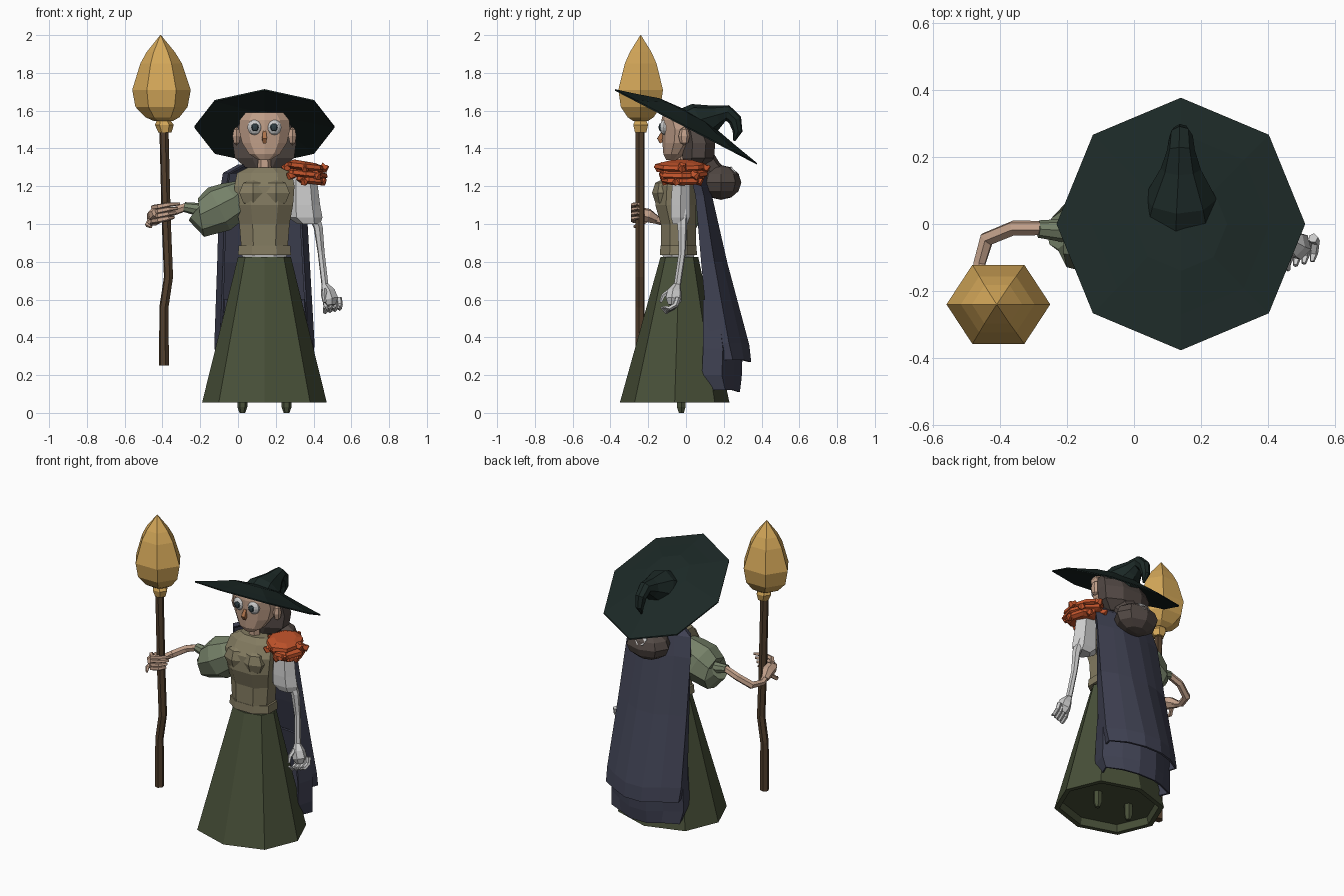
import bpy, bmesh, math, random
from mathutils import Vector, Matrix

random.seed(4)
MATS = {}
COLOURS = dict(
    skirt=(0.065, 0.08, 0.04), bodice=(0.23, 0.2, 0.12), sleeve=(0.18, 0.22, 0.14),
    skin=(0.55, 0.36, 0.26), hat=(0.011, 0.021, 0.019), hair=(0.085, 0.066, 0.058),
    cape=(0.05, 0.053, 0.085), rust=(0.55, 0.09, 0.025), wood=(0.085, 0.05, 0.026),
    gold=(0.66, 0.39, 0.1), nose=(0.42, 0.17, 0.07), white=(0.6, 0.63, 0.62), iris=(0.03, 0.05, 0.06))
CX = 0.14  # body axis


def finish(name, bm, colour):
    bmesh.ops.recalc_face_normals(bm, faces=bm.faces)
    me = bpy.data.meshes.new(name)
    bm.to_mesh(me)
    bm.free()
    ob = bpy.data.objects.new(name, me)
    bpy.context.collection.objects.link(ob)
    if colour:
        if colour not in MATS:
            MATS[colour] = bpy.data.materials.new(colour)
            MATS[colour].diffuse_color = (*COLOURS[colour], 1)
        me.materials.append(MATS[colour])
    return ob


def skin_rings(name, rings, colour, closed=True, caps=True):
    """Bridge lists of points; closed rings optionally capped at both ends."""
    bm = bmesh.new()
    vs = [[bm.verts.new(p) for p in r] for r in rings]
    n = len(rings[0])
    for a, b in zip(vs, vs[1:]):
        for i in range(n if closed else n - 1):
            j = (i + 1) % n
            bm.faces.new((a[i], a[j], b[j], b[i]))
    if caps and closed:
        bm.faces.new(vs[0])
        bm.faces.new(vs[-1])
    return finish(name, bm, colour)


def loft(name, secs, n, colour, rot=0.0, p=1.0):
    """Stack of horizontal rings (x, y, z, rx, ry); p < 1 squares the outline."""
    f = lambda v: math.copysign(abs(v) ** p, v) if abs(v) > 1e-6 else 0
    rings = []
    for x, y, z, rx, ry in secs:
        ang = [2 * math.pi * (i + rot) / n for i in range(n)]
        rings.append([(x + rx * f(math.cos(a)), y + ry * f(math.sin(a)), z) for a in ang])
    return skin_rings(name, rings, colour)


def tube(name, pts, n, colour):
    """Round tube through (x, y, z, radius) points."""
    P = [Vector(q[:3]) for q in pts]
    rings, d0 = [], (P[1] - P[0]).normalized()
    u = d0.orthogonal().normalized()
    for k, c in enumerate(P):
        d = (P[min(k + 1, len(P) - 1)] - P[max(k - 1, 0)]).normalized()
        u = d0.rotation_difference(d) @ u
        v, d0 = d.cross(u), d
        ring = [2 * math.pi * i / n for i in range(n)]
        rings.append([c + pts[k][3] * (u * math.cos(a) + v * math.sin(a)) for a in ring])
    return skin_rings(name, rings, colour)


def ball(name, c, s, colour, u=8, v=6):
    bm = bmesh.new()
    bmesh.ops.create_uvsphere(bm, u_segments=u, v_segments=v, radius=1,
                              matrix=Matrix.Translation(c) @ Matrix.Diagonal((*s, 1)))
    return finish(name, bm, colour)


# Skirt with recessed underside, belt, feet
loft("skirt", [(CX, -.035, .825, .14, .1), (CX, -.06, .055, .33, .29), (CX, -.06, .055, .30, .26),
               (CX, -.06, .1, .29, .25)], 8, "skirt", p=.9)
loft("waist", [(CX, -.04, .81, .12, .085), (CX, -.04, .84, .13, .092)], 8, None, .5)
loft("belt", [(CX, -.04, .835, .15, .105), (CX, -.04, .885, .146, .102)], 8, "bodice", .5, .85)
for s in (-1, 1):
    loft("foot", [(CX + s * .117, -.025, 0, .015, .015), (CX + s * .117, -.025, .03, .026, .026),
                  (CX + s * .117, -.025, .14, .026, .026)], 6, "skirt")

# Bodice
loft("bodice", [(CX, -.04, .88, .132, .1), (CX, -.04, 1.0, .142, .1), (CX, -.055, 1.1, .162, .115),
                (CX, -.05, 1.2, .17, .115), (CX, -.03, 1.27, .155, .085), (CX, -.03, 1.3, .09, .05)],
     8, "bodice", .5, .85)
for s in (-1, 1):
    ball("bust", (CX + s * .06, -.12, 1.165), (.085, .06, .075), "bodice", 6, 4)

# Neck, head and face
loft("neck", [(CX, -.03, 1.26, .038, .035), (CX, -.03, 1.4, .032, .032)], 6, "skin")
loft("head", [(CX, -.075, 1.34, .035, .03), (CX, -.06, 1.37, .085, .06), (CX, -.035, 1.43, .125, .09),
              (CX, -.025, 1.5, .142, .105), (CX, -.045, 1.55, .138, .085), (CX, -.075, 1.59, .105, .045)],
     10, "skin", .5)
for s in (-1, 1):
    x = CX + s * .05
    ball("eye", (x, -.108, 1.512), (.042, .032, .042), "white", 10, 8)
    ball("iris", (x, -.135, 1.512), (.021, .01, .021), "iris", 8, 6)
    ball("ear", (CX + s * .148, -.01, 1.465), (.024, .03, .05), "skin", 6, 4)
tube("nose", [(CX, -.115, 1.5, .01), (CX, -.14, 1.45, .018), (CX, -.13, 1.43, .012)], 4, "nose")

# Hair and its gathered bun at the nape
loft("hair", [(CX, .05, 1.30, .11, .06), (CX, .065, 1.35, .17, .09), (CX, .07, 1.43, .182, .092),
              (CX, .055, 1.49, .172, .08), (CX, .01, 1.54, .14, .05)], 8, "hair", .5)
ball("hair_bun", (CX, .185, 1.22), (.145, .108, .092), "hair", 8, 6)
tube("hair_tail", [(CX, .07, 1.33, .09), (CX, .12, 1.27, .08), (CX, .17, 1.23, .07)], 8, "hair")
tube("bun_end", [(CX, .2, 1.23, .05), (CX, .262, 1.275, .04)], 6, None)

# Hat: tilted octagonal brim rising into a drooping crown
brim = []
for r, up in ((.377, -.008), (.377, 0), (.27, .032), (.14, .075), (.01, .085)):
    ring = [(r * math.cos(i * math.pi / 4), r * math.sin(i * math.pi / 4)) for i in range(8)]
    brim.append([(CX + x * .985, y, 1.518 - .52 * y + up) for x, y in ring])
brim.append([(CX + .02 * (x - CX), y * .02, 1.585) for x, y, _ in brim[0]])
brim.append(brim[0])
skin_rings("hat_brim", brim, "hat", caps=False)
tube("hat_crown", [(CX, y, z, r) for y, z, r in (
    (.03, 1.5, .13), (.08, 1.54, .108), (.165, 1.57, .06), (.22, 1.588, .042),
    (.26, 1.55, .036), (.273, 1.49, .026), (.255, 1.44, .006))], 8, "hat")


# Cape: long outer layer and a lower hem layer behind the body
def cape_layer(name, secs):
    rows = []
    for z, xl, xr, yf, yb in secs:
        ym = yf * .5 + yb * .5
        e = .2 * (yb - yf)
        rows.append([(xl + .03, yf, z), (xl, ym, z), (xl + .1, yb - e, z), (CX - .06, yb, z - .01),
                     (CX + .06, yb, z - .01), (xr - .1, yb - e, z), (xr, ym, z), (xr - .03, yf, z)])
    ob = skin_rings(name, rows, "cape", closed=False)
    md = ob.modifiers.new("thickness", "SOLIDIFY")
    md.thickness = .012


cape_layer("cape", [(1.315, .0, .29, .0, .08), (1.27, -.08, .35, .02, .11), (1.15, -.1, .36, .05, .14),
                    (.8, -.11, .38, .08, .22), (.37, -.125, .405, .12, .335), (.28, -.12, .40, .15, .345)])
cape_layer("cape_hem", [(.6, -.1, .38, .09, .24), (.34, -.115, .40, .09, .3), (.2, -.115, .40, .085, .295),
                        (.12, -.10, .39, .13, .285)])

# Raised arm: puffed sleeve, forearm, hand around the staff
tube("puff_sleeve", [(.04, -.02, 1.19, .06), (-.01, -.02, 1.13, .11), (-.1, -.025, 1.08, .128),
                     (-.195, -.025, 1.035, .105), (-.225, -.02, 1.06, .055)], 8, "sleeve")
tube("puff_cuff", [(-.2, -.02, 1.075, .036), (-.285, -.015, 1.09, .026)], 8, "sleeve")
tube("forearm", [(-.27, -.012, 1.092, .022), (-.36, -.012, 1.06, .023), (-.44, -.045, 1.015, .024),
                 (-.462, -.12, 1.01, .02), (-.45, -.18, 1.03, .022)], 6, "skin")
tube("palm", [(-.46, -.15, 1.02, .022), (-.445, -.2, 1.045, .038), (-.44, -.25, 1.055, .036),
              (-.435, -.275, 1.06, .022)], 6, "skin")
for k in range(4):
    z = 1.015 + .024 * k
    tube("finger", [(-.45, -.24, z, .015), (-.42, -.28, z + .005, .015), (-.37, -.28, z + .015, .013),
                    (-.34 + .01 * k, -.25, z + .02, .008)], 5, "skin")
tube("thumb", [(-.46, -.2, 1.03, .014), (-.48, -.24, .995, .013), (-.46, -.275, .985, .008)], 5, "skin")

# Lowered grey arm
loft("grey_sleeve", [(.335, -.025, 1.27, .05, .045), (.345, -.025, 1.22, .075, .055),
                     (.35, -.03, 1.1, .085, .058), (.355, -.03, 1.035, .092, .058),
                     (.375, -.03, 1.0, .06, .045)], 6, None)
tube("grey_forearm", [(.39, -.02, 1.08, .03), (.425, -.02, .98, .025), (.44, -.02, .85, .019),
                      (.46, -.045, .68, .019)], 6, None)
tube("grey_palm", [(.457, -.045, .68, .018), (.475, -.06, .64, .04), (.488, -.065, .6, .044),
                   (.492, -.07, .57, .026)], 6, None)
for k in range(4):
    x, y = .46 + .025 * k, -.06 + .006 * k
    tube("grey_finger", [(x, y, .61, .015), (x + .006, y - .01, .555 + .006 * k, .014),
                         (x + .002, y - .045, .535 + .006 * k, .013), (x - .003, y - .07, .56, .007)], 5, None)
tube("grey_thumb", [(.46, -.08, .65, .014), (.455, -.12, .62, .012), (.46, -.135, .585, .008)], 5, None)

# Ragged rust-coloured shoulder piece: stacked jagged slabs with points
for k, (x, z, r) in enumerate(((.355, 1.305, .11), (.36, 1.265, .11), (.375, 1.235, .085))):
    rings = []
    jag = [random.uniform(.85, 1.1) for _ in range(8)]
    for dz, q in ((-.022, .75), (-.008, 1), (.012, .97), (.026, .6)):
        rings.append([(x + r * q * j * math.cos(i * math.tau / 8),
                       -.02 + 1.25 * r * q * j * math.sin(i * math.tau / 8),
                       z + dz - .1 * r * math.cos(i * math.tau / 8)) for i, j in enumerate(jag)])
    skin_rings("shoulder_ruff", rings, "rust")
    for i in range(4):
        a = (i + .4 * k) * math.tau / 4
        c, s = math.cos(a), math.sin(a) * 1.2
        tube("ruff_point", [(x + r * .75 * c, -.02 + r * .75 * s, z, .026),
                            (x + r * 1.0 * c, -.02 + r * 1.0 * s, z - .012, .022),
                            (x + r * 1.1 * c, -.02 + r * 1.1 * s, z + .004, .008)], 5, "rust")

# Staff with gilded bud
tube("staff", [(-.392, -.243, .25, .027), (-.392, -.243, .56, .025), (-.368, -.243, .72, .025),
               (-.38, -.243, 1.02, .025), (-.392, -.243, 1.5, .025)], 6, "wood")
SX, SY = -.405, -.24
loft("staff_collar", [(SX + .018, SY, 1.485, .035, .035), (SX + .015, SY, 1.525, .05, .045),
                      (SX + .01, SY, 1.555, .032, .032)], 6, "gold")
loft("staff_bud", [(SX + o, SY, z, r, r * .88) for o, z, r in (
    (.01, 1.545, .05), (.005, 1.565, .09), (0, 1.62, .138), (0, 1.71, .155),
    (-.002, 1.85, .11), (-.004, 1.91, .075), (-.005, 2.0, .002))], 6, "gold")
